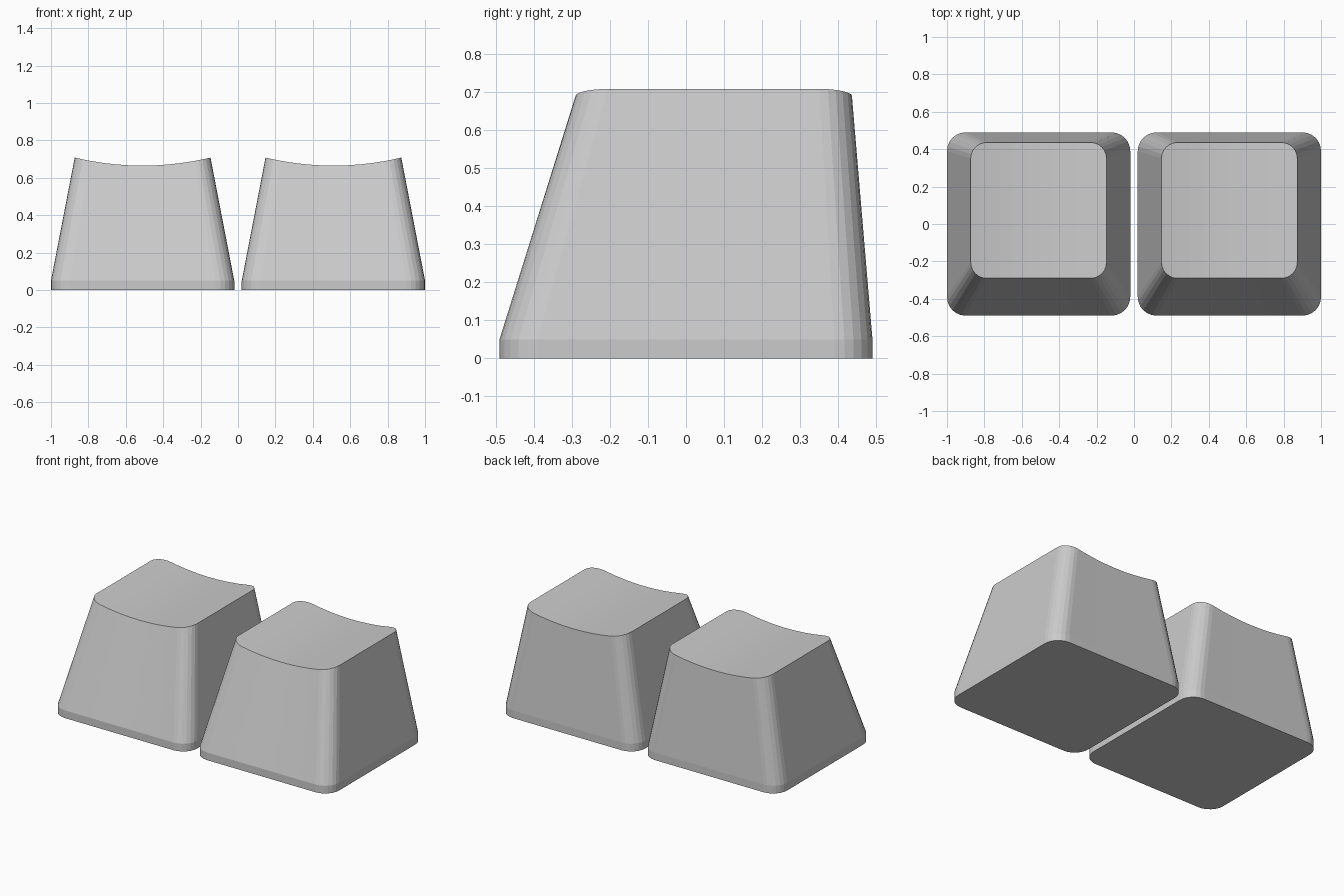
import bpy, bmesh, math

if "Cube" in bpy.data.objects:
    bpy.data.objects.remove(bpy.data.objects["Cube"])

CORNER, STRIPS = 6, 8   # segments per rounded corner, strips along front/back edge


def rounded_ring(half, radius, cy, height):
    """Rounded square; height(x) gives z. Runs from front-left round to back-left."""
    c = half - radius
    pts = []
    for sx, sy, start in ((-1, -1, 180), (1, -1, 270), (1, 1, 0), (-1, 1, 90)):
        for i in range(CORNER + 1):
            a = math.radians(start + 90 * i / CORNER)
            pts.append((sx * c + radius * math.cos(a), sy * c + radius * math.sin(a)))
        if (sx, sy) in ((-1, -1), (1, 1)):   # extra points on front and back edges
            for i in range(1, STRIPS):
                pts.append((sx * c * (1 - 2 * i / STRIPS), sy * half))
    return [(x, y + cy, height(x)) for x, y in pts]


def scoop(x):
    return 0.665 + 0.043 * (x / 0.363) ** 2


# Keycap: short upright skirt, tapered walls leaning back, scooped top
bm = bmesh.new()
rings = [[bm.verts.new(p) for p in ring] for ring in (
    rounded_ring(0.49, 0.10, 0, lambda x: 0),
    rounded_ring(0.49, 0.10, 0, lambda x: 0.05),
    rounded_ring(0.363, 0.085, 0.073, scoop))]
n = len(rings[0])
for low, high in zip(rings, rings[1:]):
    for i in range(n):
        j = (i + 1) % n
        bm.faces.new((low[i], low[j], high[j], high[i]))
bm.faces.new(rings[0][::-1])

# Scooped top: strips joining front points to matching back points
top, half = rings[2], n // 2
for i in range(half - 1):
    bm.faces.new((top[i], top[i + 1], top[n - 2 - i], top[n - 1 - i]))
bmesh.ops.recalc_face_normals(bm, faces=bm.faces)
mesh = bpy.data.meshes.new("keycap")
bm.to_mesh(mesh)
bm.free()

# Left and right caps share one mesh
for name, x in (("left_keycap", -0.51), ("right_keycap", 0.51)):
    cap = bpy.data.objects.new(name, mesh)
    cap.location.x = x
    bpy.context.collection.objects.link(cap)
